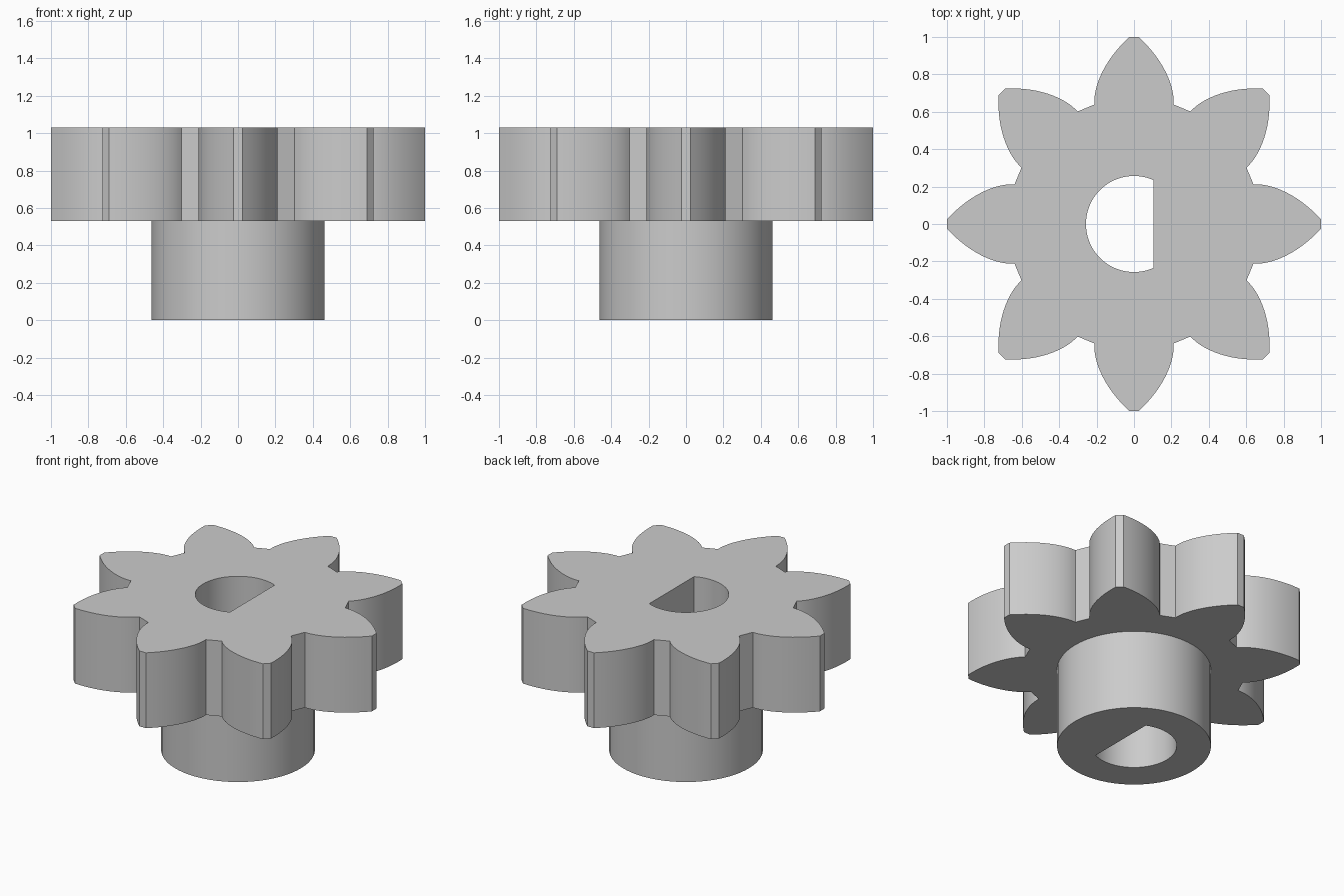
import bpy, bmesh
from math import sin, cos, tau, pi, atan, acos, sqrt

cube = bpy.data.objects.get("Cube")
if cube:
    bpy.data.objects.remove(cube, do_unlink=True)

TEETH = 8
BASE_R, ROOT_R, TIP_R = 0.653, 0.673, 1.0
HUB_R, BORE_R, FLAT_X = 0.463, 0.257, 0.105
HUB_TOP, GEAR_TOP = 0.53, 1.03

grey = bpy.data.materials.new("plain grey")
grey.use_nodes = True
colour = (0.6, 0.6, 0.6, 1)
grey.diffuse_color = colour
grey.node_tree.nodes["Principled BSDF"].inputs["Base Color"].default_value = colour


def polar(r, a):
    return r * cos(a), r * sin(a)


def arc(r, start, end, steps):
    return [polar(r, start + (end - start) * i / steps) for i in range(steps + 1)]


def gear_outline(steps=14):
    # Involute flanks, mirrored about each tooth's centre line
    flank = []
    for i in range(steps + 1):
        r = ROOT_R + (TIP_R - ROOT_R) * i / steps
        t = sqrt((r / BASE_R) ** 2 - 1)
        flank.append((r, 0.325 - (t - atan(t))))
    points = []
    for k in range(TEETH):
        mid = k * tau / TEETH
        points += [polar(r, mid - a) for r, a in flank]
        points += [polar(r, mid + a) for r, a in reversed(flank)]
    return points


def bored_prism(name, outline, bottom, top):
    # Plate with a D-shaped hole, extruded upward
    half = acos(FLAT_X / BORE_R)
    bore = arc(BORE_R, half, tau - half, 48)
    bm = bmesh.new()
    edges = []
    for loop in (outline, bore):
        verts = [bm.verts.new((x, y, bottom)) for x, y in loop]
        edges += [bm.edges.new((v, verts[i - 1])) for i, v in enumerate(verts)]
    bmesh.ops.triangle_fill(bm, edges=edges, use_beauty=True, normal=(0, 0, 1))
    result = bmesh.ops.extrude_face_region(bm, geom=bm.faces[:], use_keep_orig=True)
    raised = [g for g in result["geom"] if isinstance(g, bmesh.types.BMVert)]
    bmesh.ops.translate(bm, verts=raised, vec=(0, 0, top - bottom))
    bmesh.ops.recalc_face_normals(bm, faces=bm.faces[:])
    mesh = bpy.data.meshes.new(name)
    bm.to_mesh(mesh)
    bm.free()
    mesh.materials.append(grey)
    obj = bpy.data.objects.new(name, mesh)
    bpy.context.collection.objects.link(obj)
    bpy.ops.object.select_all(action="DESELECT")
    obj.select_set(True)
    bpy.context.view_layer.objects.active = obj
    bpy.ops.object.shade_smooth_by_angle(angle=pi / 6)
    return obj


bored_prism("toothed_wheel", gear_outline(), HUB_TOP, GEAR_TOP)
bored_prism("hub", arc(HUB_R, 0, tau, 72)[:-1], 0, HUB_TOP)
